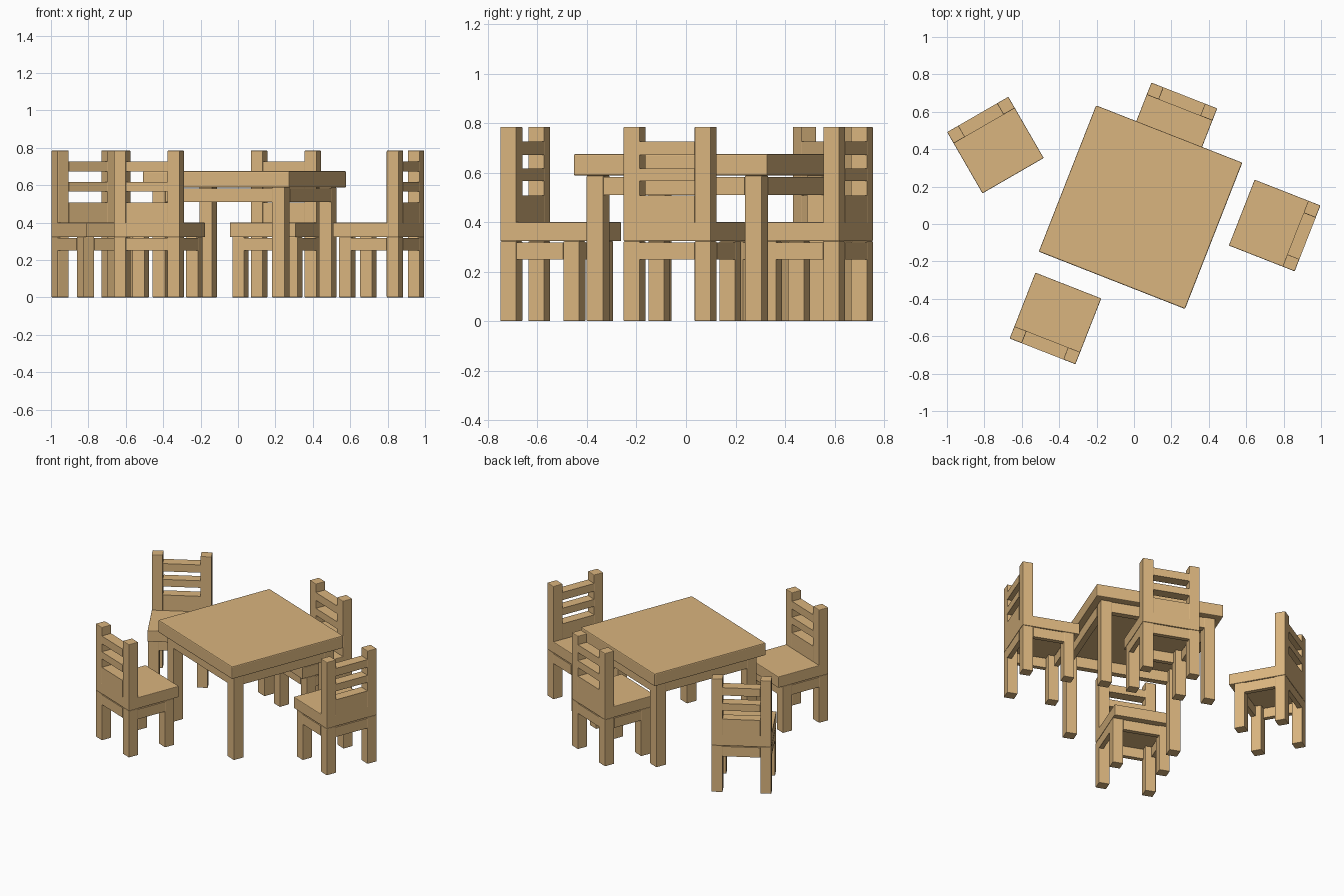
import bpy
import bmesh
from math import radians
from mathutils import Matrix, Vector

if "Cube" in bpy.data.objects:
    bpy.data.objects.remove(bpy.data.objects["Cube"], do_unlink=True)

wood = bpy.data.materials.new("tan wood")
wood.use_nodes = True
wood.diffuse_color = (0.70, 0.46, 0.21, 1)
wood.node_tree.nodes["Principled BSDF"].inputs["Base Color"].default_value = wood.diffuse_color


def block(name, place, x, y, z, bevel=0.0):
    """Box spanning the given x, y and z ranges, moved by the matrix place."""
    spans = (x, y, z)
    centre = Vector([(a + b) / 2 for a, b in spans])
    size = Vector([b - a for a, b in spans])
    bm = bmesh.new()
    bmesh.ops.create_cube(bm, size=1)
    bmesh.ops.scale(bm, vec=size, verts=bm.verts)
    bmesh.ops.translate(bm, vec=centre, verts=bm.verts)
    mesh = bpy.data.meshes.new(name)
    bm.to_mesh(mesh)
    bm.free()
    mesh.materials.append(wood)
    obj = bpy.data.objects.new(name, mesh)
    bpy.context.collection.objects.link(obj)
    obj.matrix_world = place
    if bevel:
        mod = obj.modifiers.new("soft edges", "BEVEL")
        mod.width = bevel
        mod.segments = 2
    return obj


def placed(x, y, angle):
    return Matrix.Translation((x, y, 0)) @ Matrix.Rotation(radians(angle), 4, "Z")


def base(name, place, x, y, leg, height, apron_z, board):
    """Four square legs joined by flush apron boards."""
    (x0, x1), (y0, y1) = x, y
    for side, lx in (("right", (x0, x0 + leg)), ("left", (x1 - leg, x1))):
        for end, ly in (("front", (y0, y0 + leg)), ("back", (y1 - leg, y1))):
            block(f"{name}_{end}_{side}_leg", place, lx, ly, (0, height), 0.004)
    across = (x0 + leg, x1 - leg)
    along = (y0 + leg, y1 - leg)
    block(f"{name}_front_apron", place, across, (y0, y0 + board), apron_z)
    block(f"{name}_back_apron", place, across, (y1 - board, y1), apron_z)
    block(f"{name}_right_apron", place, (x0, x0 + board), along, apron_z)
    block(f"{name}_left_apron", place, (x1 - board, x1), along, apron_z)


def chair(name, place):
    half, post = 0.189, 0.07
    base(name, place, (-half, half), (-half + 0.035, half), post, 0.323, (0.25, 0.318), 0.03)
    block(f"{name}_seat", place, (-half, half), (-half, half), (0.323, 0.40), 0.004)
    # Backrest: two posts, a solid lower panel and two rails
    depth = (half - post, half)
    inner = (post - half, half - post)
    block(f"{name}_right_post", place, (-half, post - half), depth, (0.39, 0.785), 0.004)
    block(f"{name}_left_post", place, (half - post, half), depth, (0.39, 0.785), 0.004)
    block(f"{name}_back_panel", place, inner, depth, (0.39, 0.508))
    block(f"{name}_middle_rail", place, inner, depth, (0.567, 0.616))
    block(f"{name}_top_rail", place, inner, depth, (0.672, 0.726))


# Square table, turned on the floor
TURN = -21.4
table_place = placed(0.035, 0.09, TURN)
block("table_top", table_place, (-0.42, 0.42), (-0.42, 0.42), (0.588, 0.675), 0.006)
base("table", table_place, (-0.38, 0.38), (-0.38, 0.38), 0.074, 0.588, (0.51, 0.583), 0.04)

# Four chairs, the last one pulled away at an angle
chair("front_chair", placed(-0.42, -0.505, TURN + 180))
chair("left_chair", placed(0.752, -0.008, TURN - 90))
chair("back_chair", placed(0.20, 0.511, TURN))
chair("right_chair", placed(-0.741, 0.422, 30))
